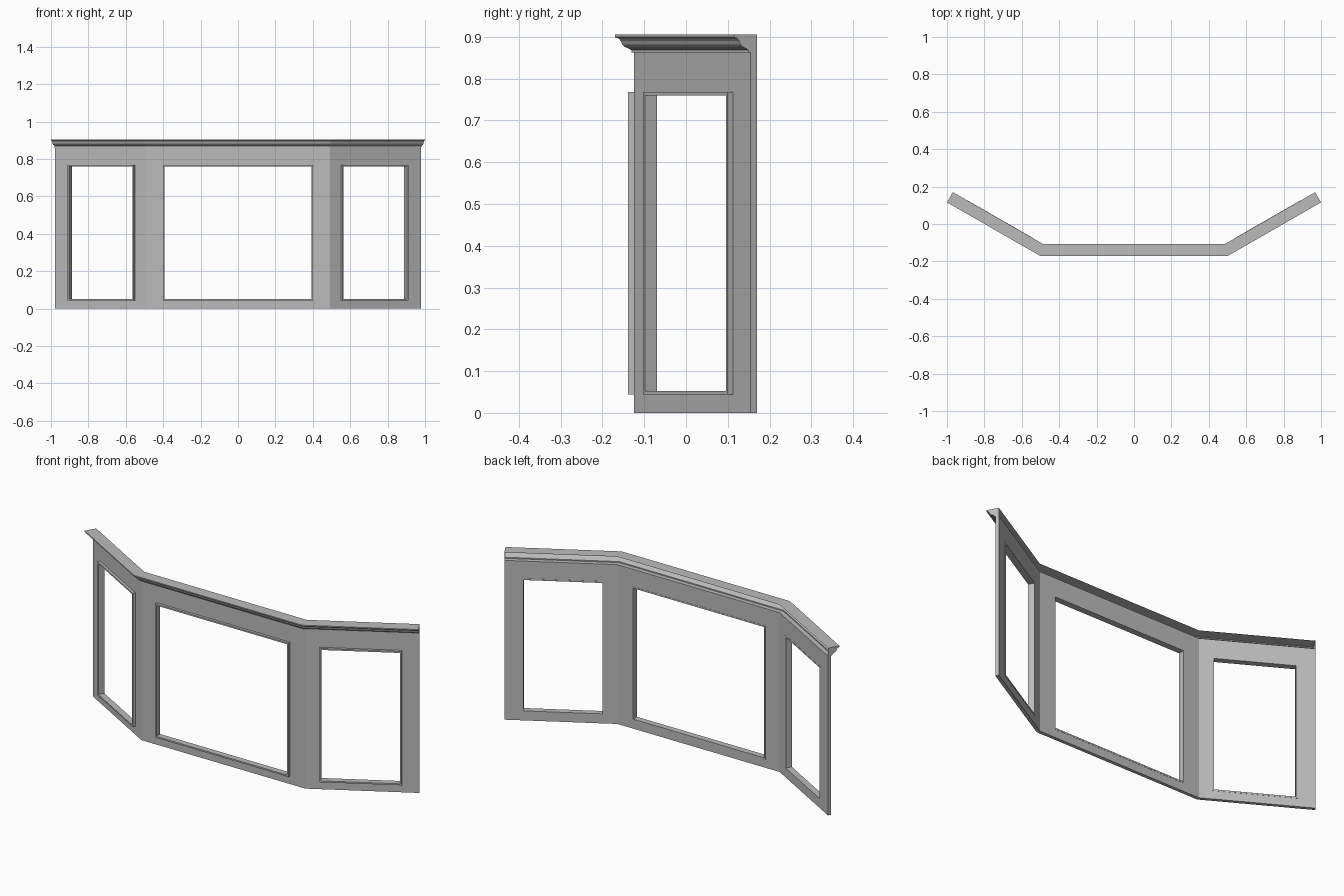
import bpy
import bmesh
from mathutils import Vector

cube = bpy.data.objects.get("Cube")
if cube:
    bpy.data.objects.remove(cube, do_unlink=True)

# Single painted finish
GREY = (0.5, 0.5, 0.5, 1.0)
paint = bpy.data.materials.new("grey_paint")
paint.use_nodes = True
paint.diffuse_color = GREY
paint.node_tree.nodes["Principled BSDF"].inputs["Base Color"].default_value = GREY

# Plan of the bay, along the inner face of the wall
PLAN = [Vector(p) for p in ((-0.9685, 0.17), (-0.486, -0.107),
                            (0.486, -0.107), (0.9685, 0.17))]
WALL_TOP, WALL_DEPTH = 0.862, 0.018
FRAME_DEPTH, FRAME_WIDTH = 0.032, 0.008
SILL, HEAD = 0.044, 0.768


def direction(i):
    return (PLAN[i + 1] - PLAN[i]).normalized()


def outward(i):
    d = direction(i)
    return Vector((d.y, -d.x))


def corner(i, depth):
    """Plan node pushed outward by depth, mitred where two walls meet."""
    if i == 0 or i == len(PLAN) - 1:
        return PLAN[i] + outward(min(i, len(PLAN) - 2)) * depth
    a, b = outward(i - 1), outward(i)
    return PLAN[i] + (a + b) * (depth / (1 + a.dot(b)))


def on_wall(i, along, depth):
    return PLAN[i] + direction(i) * along + outward(i) * depth


def rectangle(a, b, low, high):
    return [Vector((p.x, p.y, z)) for p, z in ((a, low), (b, low), (b, high), (a, high))]


def finish(name, bm):
    bmesh.ops.remove_doubles(bm, verts=bm.verts, dist=0.00001)
    bmesh.ops.recalc_face_normals(bm, faces=bm.faces)
    mesh = bpy.data.meshes.new(name)
    bm.to_mesh(mesh)
    bm.free()
    mesh.materials.append(paint)
    obj = bpy.data.objects.new(name, mesh)
    bpy.context.collection.objects.link(obj)
    return obj


def pierced_slab(name, outer_back, outer_front, inner_back, inner_front, open_sides=()):
    """Slab with a rectangular opening; open_sides are left out where slabs meet."""
    bm = bmesh.new()
    loops = [[bm.verts.new(p) for p in loop]
             for loop in (outer_back, outer_front, inner_front, inner_back)]
    for k in range(4):
        for s in range(4):
            if k == 0 and s in open_sides:
                continue
            a, b, n = loops[k], loops[(k + 1) % 4], (s + 1) % 4
            bm.faces.new((a[s], a[n], b[n], b[s]))
    return finish(name, bm)


# Walls and window frames: right wing, centre, left wing
wing_length = (PLAN[1] - PLAN[0]).length
near, far = 0.065, 0.471
panels = [
    ("right", wing_length - far, wing_length - near, (1,)),
    ("centre", 0.086, 0.886, (1, 3)),
    ("left", near, far, (3,)),
]
for i, (side, start, end, joined) in enumerate(panels):
    def wall_edge(depth):
        return rectangle(corner(i, depth), corner(i + 1, depth), 0, WALL_TOP)

    def opening(depth, inset=0.0):
        return rectangle(on_wall(i, start + inset, depth), on_wall(i, end - inset, depth),
                         SILL + inset, HEAD - inset)

    pierced_slab(side + "_wall", wall_edge(0), wall_edge(WALL_DEPTH),
                 opening(0), opening(WALL_DEPTH), joined)
    pierced_slab(side + "_window_frame", opening(-0.001), opening(FRAME_DEPTH),
                 opening(-0.001, FRAME_WIDTH), opening(FRAME_DEPTH, FRAME_WIDTH))

# Cornice: moulding swept along the plan, open at the back, capped at the ends
# (projection beyond the wall face, height)
profile = [(-WALL_DEPTH, 0.905), (0.045, 0.905), (0.045, 0.899), (0.036, 0.896),
           (0.031, 0.890), (0.028, 0.882), (0.022, 0.876), (0.012, 0.872),
           (0.006, 0.868), (0.006, 0.862), (0, 0.862)]
bm = bmesh.new()
rows = []
for i in range(len(PLAN)):
    row = []
    for reach, z in profile:
        p = corner(i, WALL_DEPTH + reach)
        row.append(bm.verts.new((p.x, p.y, z)))
    rows.append(row)
for a, b in zip(rows, rows[1:]):
    for k in range(len(profile) - 1):
        bm.faces.new((a[k], b[k], b[k + 1], a[k + 1]))
for i in (0, len(PLAN) - 1):
    foot = bm.verts.new((PLAN[i].x, PLAN[i].y, WALL_TOP))
    bm.faces.new(rows[i] + [foot])
finish("cornice", bm)
